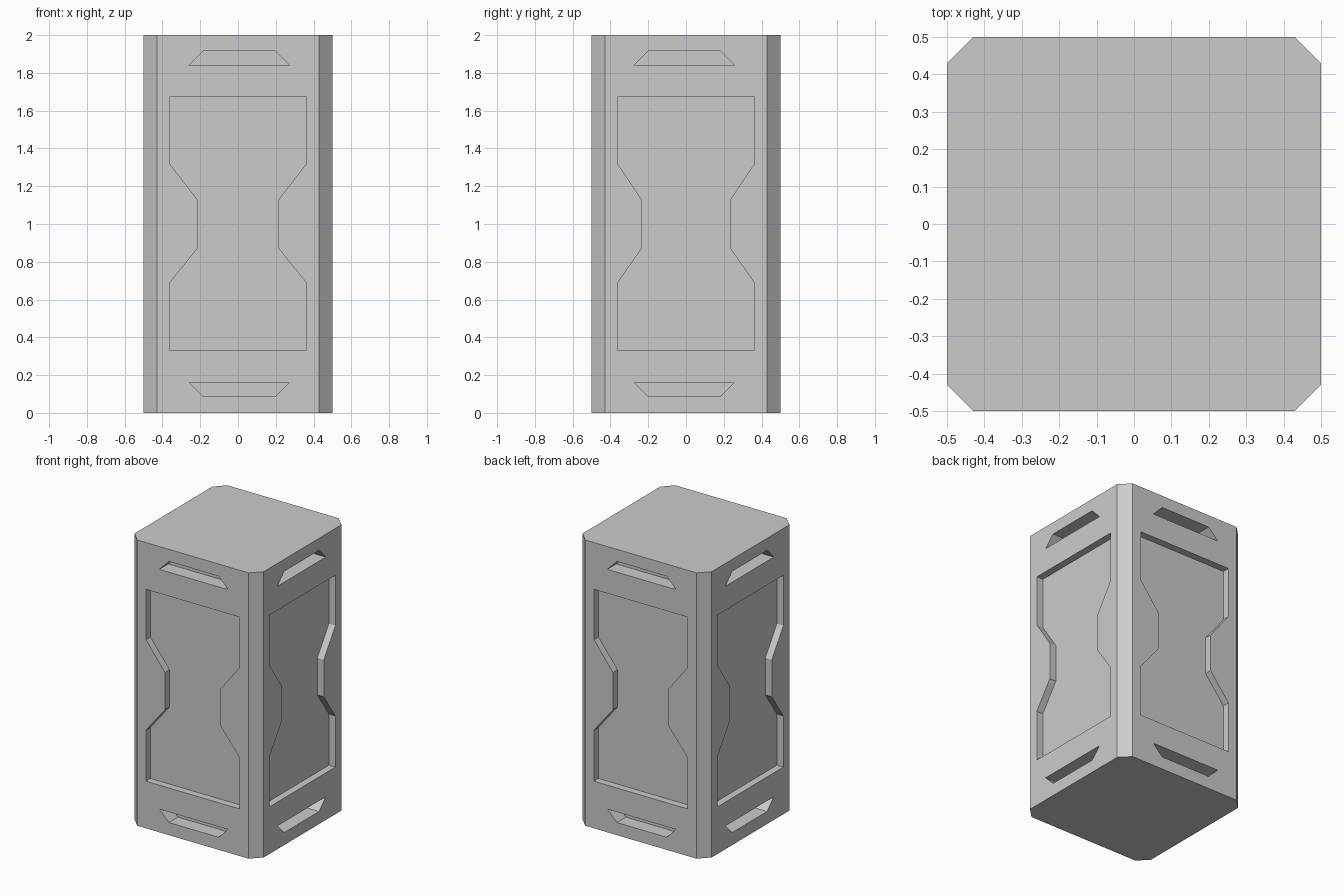
import bpy, bmesh
from math import pi
from mathutils import Matrix

if "Cube" in bpy.data.objects:
    bpy.data.objects.remove(bpy.data.objects["Cube"])


def prism(name, profile, direction, matrix=Matrix()):
    """Extrude a closed profile of 3D points along a direction."""
    bm = bmesh.new()
    face = bm.faces.new([bm.verts.new(p) for p in profile])
    ext = bmesh.ops.extrude_face_region(bm, geom=[face], use_keep_orig=True)
    bmesh.ops.translate(bm, vec=direction,
                        verts=[g for g in ext["geom"] if isinstance(g, bmesh.types.BMVert)])
    bmesh.ops.recalc_face_normals(bm, faces=bm.faces)
    bm.transform(matrix)
    me = bpy.data.meshes.new(name)
    bm.to_mesh(me)
    bm.free()
    ob = bpy.data.objects.new(name, me)
    bpy.context.collection.objects.link(ob)
    return ob


# Pillar body: square column with chamfered corners
h, c = 0.5, 0.43
octagon = [(c, -h), (h, -c), (h, c), (c, h), (-c, h), (-h, c), (-h, -c), (-c, -h)]
body = prism("pillar_body", [(x, y, 0) for x, y in octagon], (0, 0, 2))


def carve(name, profile, depth, side):
    """Recess an (across, height) profile into one of the four sides."""
    cutter = prism(name, [(u, -0.6, z) for u, z in profile], (0, 0.1 + depth, 0),
                   Matrix.Rotation(side * pi / 2, 4, "Z"))
    cutter.hide_render = True
    mod = body.modifiers.new(name, "BOOLEAN")
    mod.operation, mod.solver, mod.object = "DIFFERENCE", "EXACT", cutter
    bpy.context.view_layer.objects.active = body
    bpy.ops.object.modifier_apply(modifier=name)
    bpy.data.objects.remove(cutter)


for side in range(4):
    # Waisted panel recess
    waist = 0.235 if side % 2 else 0.215
    right = [(0.363, 0.33), (0.363, 0.687), (waist, 0.87),
             (waist, 1.13), (0.363, 1.32), (0.363, 1.672)]
    panel = right + [(-u, z) for u, z in reversed(right)]
    carve("panel_recess", panel, 0.05, side)

    # Trapezoid slots near the top and the base
    o = -0.01 if side % 2 else 0.007
    for wide, narrow in ((1.84, 1.915), (0.162, 0.088)):
        slot = [(o - 0.266, wide), (o + 0.266, wide), (o + 0.192, narrow), (o - 0.192, narrow)]
        carve("slot_recess", slot, 0.1, side)
